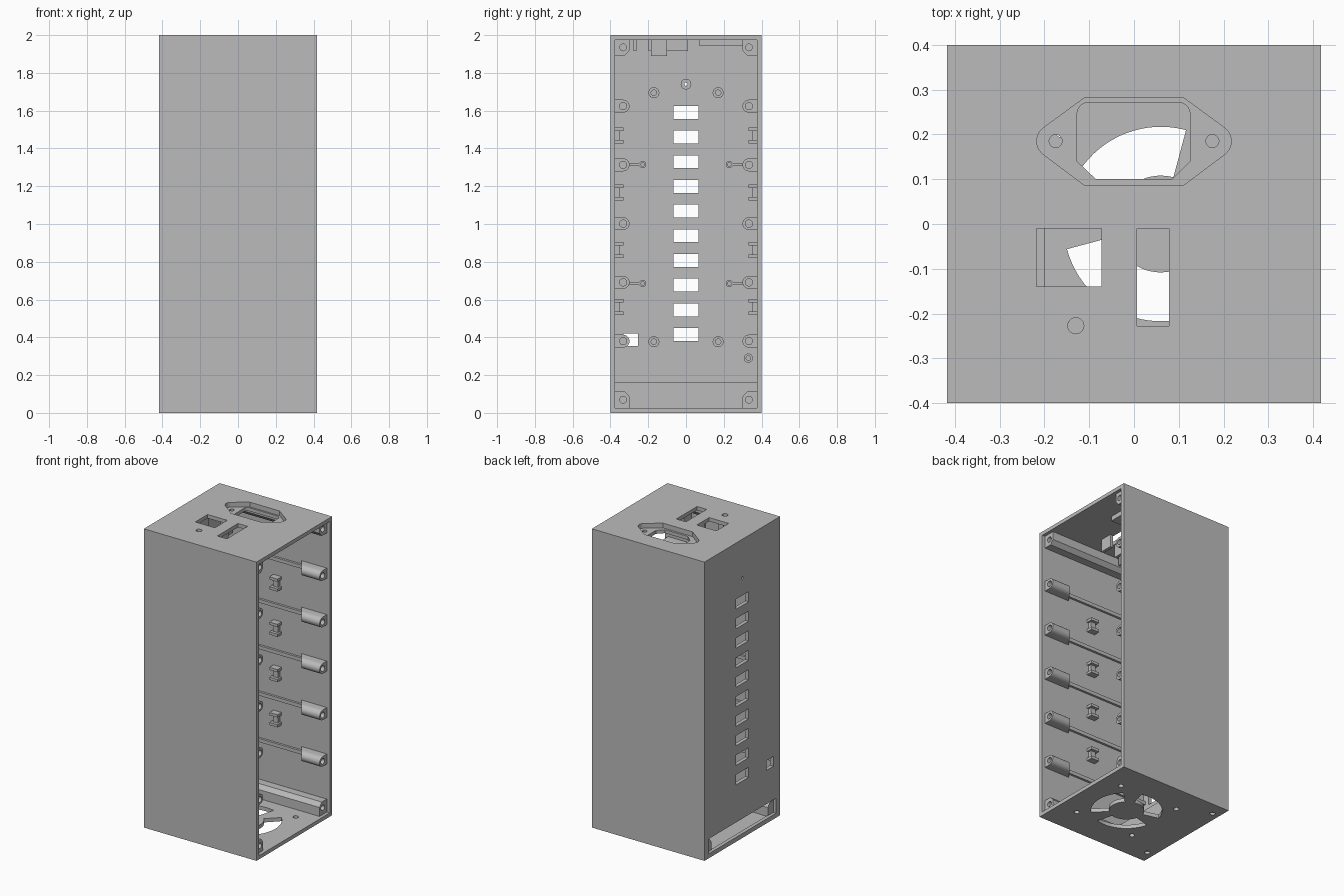
import bpy, bmesh
from math import cos, sin, pi, radians

cube = bpy.data.objects.get("Cube")
if cube:
    bpy.data.objects.remove(cube, do_unlink=True)

grey = bpy.data.materials.new("plain_grey")
grey.use_nodes = True
grey.diffuse_color = (0.5, 0.5, 0.5, 1)
grey.node_tree.nodes["Principled BSDF"].inputs["Base Color"].default_value = (0.5, 0.5, 0.5, 1)

X, Y, WALL = 0.417, 0.4, 0.025
IX, IY = X - WALL, Y - WALL
parts = []


def rect(a0, a1, b0, b1):
    return [(a0, b0), (a1, b0), (a1, b1), (a0, b1)]


def arc(c, r, start, end, n=10):
    angles = [radians(start + (end - start) * i / n) for i in range(n + 1)]
    return [(c[0] + r * cos(t), c[1] + r * sin(t)) for t in angles]


def circle(c, r, n=24):
    return arc(c, r, 0, 360, n)[:-1]


def prism(name, pts, axis, lo, hi):
    """Extrude a 2D outline along an axis."""
    place = {"x": lambda p, h: (h, p[0], p[1]),
             "y": lambda p, h: (p[0], h, p[1]),
             "z": lambda p, h: (p[0], p[1], h)}[axis]
    bm = bmesh.new()
    low = [bm.verts.new(place(p, lo)) for p in pts]
    high = [bm.verts.new(place(p, hi)) for p in pts]
    bm.faces.new(low)
    bm.faces.new(high)
    n = len(pts)
    for i in range(n):
        j = (i + 1) % n
        bm.faces.new((low[i], low[j], high[j], high[i]))
    bmesh.ops.recalc_face_normals(bm, faces=bm.faces)
    mesh = bpy.data.meshes.new(name)
    bm.to_mesh(mesh)
    bm.free()
    mesh.materials.append(grey)
    ob = bpy.data.objects.new(name, mesh)
    bpy.context.collection.objects.link(ob)
    parts.append(ob)
    return ob


def cut(target, pts, axis, lo, hi):
    """Subtract an extruded outline from a part."""
    cutter = prism("cutter", pts, axis, lo, hi)
    parts.remove(cutter)
    mod = target.modifiers.new("cut", "BOOLEAN")
    mod.operation, mod.solver, mod.object = "DIFFERENCE", "EXACT", cutter
    deps = bpy.context.evaluated_depsgraph_get()
    mesh = bpy.data.meshes.new_from_object(target.evaluated_get(deps))
    target.modifiers.clear()
    target.data = mesh
    bpy.data.objects.remove(cutter, do_unlink=True)


# Case: a box open on its left side
case = prism("case", rect(-X, X, -Y, Y), "z", 0, 2)
cut(case, rect(-IY, IY, WALL, 2 - WALL), "x", -IX, X + 0.1)

# Column of windows, side window, indicator hole and air slot in the right wall
for i in range(10):
    z = 0.415 + i * 0.1306
    cut(case, rect(-0.066, 0.066, z - 0.034, z + 0.034), "x", -0.5, -0.35)
cut(case, rect(-0.33, -0.255, 0.355, 0.42), "x", -0.5, -0.35)
cut(case, circle((0, 1.74), 0.009), "x", -0.5, -0.35)
cut(case, rect(-0.357, 0.357, 0.03, 0.13), "x", -0.5, -0.35)

# Closed duct behind the air slot
prism("duct_roof", rect(-IX - 0.005, -0.2, -IY, IY), "z", 0.132, 0.16)
prism("duct_wall", rect(-0.225, -0.2, -IY, IY), "z", 0.02, 0.14)

# Fan grille and screw holes in the floor
fan = (0.06, 0)
for start in (75, 195, 315):
    sector = arc(fan, 0.217, start, start + 90, 20) + arc(fan, 0.108, start + 90, start, 14)
    cut(case, sector, "z", -0.1, 0.1)
for sy in (-1, 1):
    for c in ((0.28, sy * 0.21), (-0.16, sy * 0.21), (-0.365, sy * 0.31)):
        cut(case, circle(c, 0.017), "z", -0.1, 0.1)

# Power inlet: recessed flange with a cut-out, and two ear holes
flange = ([(0.11, 0.282)] + arc((0.18, 0.185), 0.037, 52, -52) + [(0.11, 0.086), (-0.11, 0.086)]
          + arc((-0.18, 0.185), 0.037, 232, 128) + [(-0.11, 0.282)])
outlet = ([(-0.085, 0.1), (0.085, 0.1), (0.125, 0.14)] + arc((0.1, 0.246), 0.025, 0, 90, 6)
          + arc((-0.102, 0.246), 0.025, 90, 180, 6) + [(-0.127, 0.14)])
inlet = prism("inlet_pad", rect(-0.24, 0.24, 0.07, 0.298), "z", 1.945, 1.98)
cut(inlet, flange, "z", 1.968, 2.1)
cut(case, flange, "z", 1.94, 2.1)
cut(inlet, outlet, "z", 1.9, 2.1)
for sx in (-1, 1):
    cut(inlet, circle((sx * 0.175, 0.185), 0.0145), "z", 1.9, 2.1)

# Socket, switch and lamp openings in the top
cut(case, rect(-0.218, -0.073, -0.14, -0.01), "z", 1.9, 2.1)
cut(case, rect(0.007, 0.078, -0.228, -0.01), "z", 1.9, 2.1)
cut(case, circle((-0.13, -0.227), 0.018), "z", 1.9, 2.1)

# Brackets below the top
for x in (-0.235, -0.057):
    prism("socket_bracket", rect(x - 0.012, x + 0.012, -0.1, 0.01), "z", 1.915, 1.98)
for x in (-0.01, 0.095):
    prism("switch_clip", rect(x - 0.01, x + 0.01, -0.185, -0.1), "z", 1.89, 1.98)
for y in (-0.27, -0.19):
    prism("lamp_holder", rect(-0.15, -0.11, y - 0.008, y + 0.008), "z", 1.915, 1.98)


def boss_outline(side, z, half):
    tip = 0.375 - 0.042
    pts = [(0.385, z - half)] + arc((tip, z), half, 270, 90) + [(0.385, z + half)]
    return [(side * y, h) for y, h in pts]


for side in (-1, 1):
    # Full-depth corner posts that take the cover screws
    for z, wall_z in ((0.07, 0.015), (1.935, 1.985)):
        inward = 1 if z > wall_z else -1
        pts = [(0.385, wall_z), (0.298, wall_z), (0.298, z + inward * 0.015),
               (0.322, z + inward * 0.042), (0.385, z + inward * 0.042)]
        post = prism("corner_post", [(side * y, h) for y, h in pts], "x", -IX - 0.005, 0.395)
        cut(post, circle((side * 0.333, z), 0.018), "x", 0.25, 0.5)

    # Side screw bosses with a sloped inner end, and thin rails behind them
    for i in range(5):
        z = 0.38 + i * 0.311
        boss = prism("screw_boss", boss_outline(side, z, 0.034), "x", 0.2, 0.395)
        for v in boss.data.vertices:
            if v.co.x < 0.3:
                v.co.x += (0.385 - abs(v.co.y)) * 0.7
        cut(boss, circle((side * 0.333, z), 0.019), "x", 0.28, 0.5)
        prism("wall_rail", rect(-IX, 0.25, z - 0.012, z + 0.012), "y",
              side * 0.36, side * 0.38)

    # Cable clips between the bosses
    for i in range(4):
        z = 0.56 + i * 0.303
        prism("clip_stem", rect(0.012, 0.048, z - 0.03, z + 0.03), "y", side * 0.352, side * 0.38)
        for end in (-1, 1):
            prism("clip_arm", rect(0, 0.06, z + end * 0.024, z + end * 0.042), "y",
                  side * 0.332, side * 0.38)

    # Board posts on the right wall, some tied to the side wall by a rib
    posts = [(0.17, 1.695, 0.029), (0.17, 0.377, 0.029), (0.23, 1.315, 0.019), (0.23, 0.685, 0.019)]
    for y, z, r in posts:
        post = prism("board_post", circle((side * y, z), r), "x", -IX - 0.005, -0.34)
        cut(post, circle((side * y, z), r * 0.5), "x", -0.38, -0.2)
        if y > 0.2:
            prism("post_rib", rect(side * 0.245, side * 0.378, z - 0.009, z + 0.009), "x",
                  -IX - 0.005, -0.345)

# Indicator tube and lone cable post
tube = prism("indicator_tube", circle((0, 1.74), 0.028), "x", -IX - 0.005, -0.35)
cut(tube, circle((0, 1.74), 0.009), "x", -0.5, -0.2)
lone = prism("cable_post", circle((0.33, 0.29), 0.024), "x", -IX - 0.005, -0.34)
cut(lone, circle((0.33, 0.29), 0.012), "x", -0.38, -0.2)

# Smooth only the curved faces
bpy.ops.object.select_all(action="DESELECT")
for ob in parts:
    ob.select_set(True)
bpy.context.view_layer.objects.active = case
bpy.ops.object.shade_smooth_by_angle(angle=radians(30))
